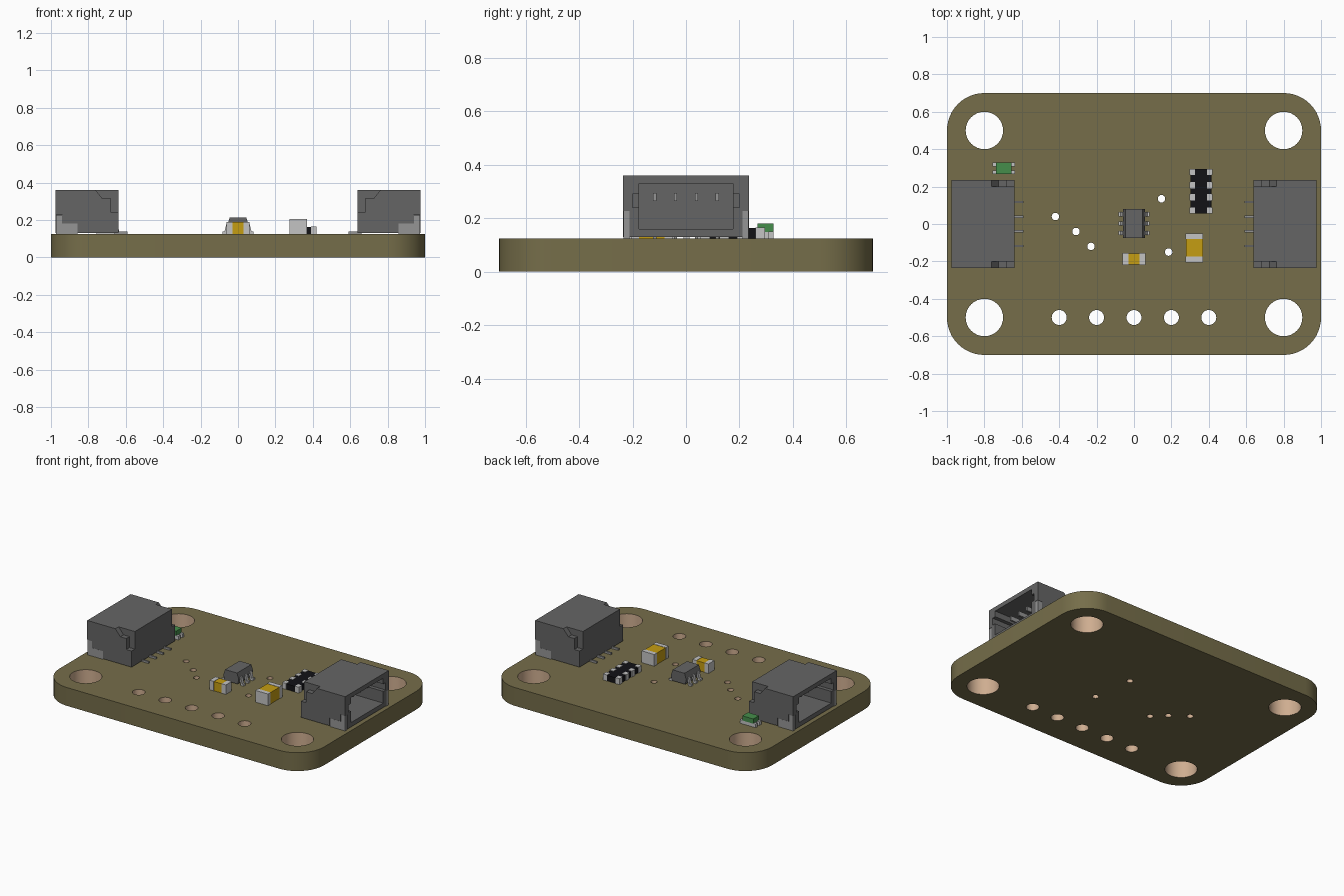
import bpy, bmesh, math
from mathutils import Vector

if "Cube" in bpy.data.objects:
    bpy.data.objects.remove(bpy.data.objects["Cube"])

TOP = 0.125  # board thickness


def mat(name, r, g, b):
    m = bpy.data.materials.new(name)
    m.diffuse_color = (r, g, b, 1)
    m.use_nodes = True
    m.node_tree.nodes["Principled BSDF"].inputs["Base Color"].default_value = m.diffuse_color
    return m


OLIVE = mat("olive board", 0.18, 0.155, 0.068)
COPPER = mat("copper plating", 0.62, 0.42, 0.28)
PLASTIC = mat("dark grey plastic", 0.13, 0.13, 0.13)
METAL = mat("mid grey metal", 0.30, 0.30, 0.30)
SILVER = mat("light solder", 0.55, 0.55, 0.55)
AMBER = mat("amber ceramic", 0.56, 0.34, 0.006)
BLACK = mat("black resin", 0.006, 0.006, 0.008)
GREEN = mat("green lens", 0.06, 0.27, 0.07)


def finish(name, bm, material):
    bmesh.ops.recalc_face_normals(bm, faces=bm.faces)
    me = bpy.data.meshes.new(name)
    bm.to_mesh(me)
    bm.free()
    me.materials.append(material)
    ob = bpy.data.objects.new(name, me)
    bpy.context.collection.objects.link(ob)
    return ob


def add_prism(bm, pts, y0, y1):
    """Extrude an (x, z) outline from y0 to y1."""
    a = [bm.verts.new((x, y0, z)) for x, z in pts]
    b = [bm.verts.new((x, y1, z)) for x, z in pts]
    bm.faces.new(a)
    bm.faces.new(b[::-1])
    for i in range(len(pts)):
        j = (i + 1) % len(pts)
        bm.faces.new((a[i], b[i], b[j], a[j]))


def prisms(name, items, material):
    bm = bmesh.new()
    for pts, y0, y1 in items:
        add_prism(bm, pts, y0, y1)
    return finish(name, bm, material)


def rect(x0, x1, z0, z1):
    return [(x0, z0), (x1, z0), (x1, z1), (x0, z1)]


def boxes(name, items, material):
    return prisms(name, [(rect(x0, x1, z0, z1), y0, y1)
                         for x0, x1, y0, y1, z0, z1 in items], material)


def cut(ob, cutters):
    for c in cutters:
        m = ob.modifiers.new("cut", 'BOOLEAN')
        m.operation, m.solver, m.object = 'DIFFERENCE', 'EXACT', c
    dg = bpy.context.evaluated_depsgraph_get()
    me = bpy.data.meshes.new_from_object(ob.evaluated_get(dg))
    ob.modifiers.clear()
    ob.data = me
    for c in cutters:
        bpy.data.objects.remove(c)


# ---- board: filled outline with round holes, extruded
def arc(cx, cy, r, a0, a1, n):
    return [(cx + r * math.cos(math.radians(a0 + (a1 - a0) * i / n)),
             cy + r * math.sin(math.radians(a0 + (a1 - a0) * i / n))) for i in range(n + 1)]


holes = [(x, y, 0.1) for x in (-0.8, 0.8) for y in (-0.5, 0.5)]
holes += [(-0.4 + 0.2 * i, -0.5, 0.04) for i in range(5)]
holes += [(x, y, 0.02) for x, y in ((-0.42, 0.04), (-0.31, -0.04), (-0.23, -0.12),
                                    (0.147, 0.135), (0.185, -0.15))]
outline = []
for cx, cy, a in ((0.8, 0.5, 0), (-0.8, 0.5, 90), (-0.8, -0.5, 180), (0.8, -0.5, 270)):
    outline += arc(cx, cy, 0.2, a, a + 90, 12)
loops = [outline] + [arc(x, y, r, 0, 360, 32)[:-1] for x, y, r in holes]

cu = bpy.data.curves.new("board outline", 'CURVE')
cu.dimensions, cu.fill_mode, cu.extrude = '2D', 'BOTH', TOP / 2
for loop in loops:
    sp = cu.splines.new('POLY')
    sp.points.add(len(loop) - 1)
    for p, (x, y) in zip(sp.points, loop):
        p.co = (x, y, 0, 1)
    sp.use_cyclic_u = True
tmp = bpy.data.objects.new("board outline", cu)
bpy.context.collection.objects.link(tmp)
src = bpy.data.meshes.new_from_object(
    tmp.evaluated_get(bpy.context.evaluated_depsgraph_get()))
bpy.data.objects.remove(tmp)
bm = bmesh.new()
bm.from_mesh(src)
bmesh.ops.remove_doubles(bm, verts=bm.verts, dist=1e-4)
bmesh.ops.translate(bm, verts=bm.verts, vec=(0, 0, TOP / 2))
board = finish("board", bm, OLIVE)
board.data.materials.append(COPPER)
for p in board.data.polygons:  # hole walls are plated
    inside = any((p.center.xy - Vector((x, y))).length < r * 1.02 for x, y, r in holes)
    p.material_index = 1 if abs(p.normal.z) < 0.5 and inside else 0
bpy.context.view_layer.objects.active = board
board.select_set(True)
bpy.ops.object.shade_smooth_by_angle(angle=math.radians(30))
board.select_set(False)


# ---- edge connectors, opening outward
def connector(side, s):
    def flip(pts):
        return [(s * x, z) for x, z in pts]

    def part(name, items, material):
        return prisms(f"{side}_{name}", [(flip(p), a, b) for p, a, b in items], material)

    body = part("connector_body", [(rect(0.64, 0.975, 0.13, 0.36), -0.235, 0.235)], PLASTIC)
    step = [(0.6, 0.24), (0.68, 0.24), (0.68, 0.315), (0.725, 0.315),
            (0.762, 0.36), (0.762, 0.4), (0.6, 0.4)]
    foot = [(1.0, 0.1), (1.0, 0.228), (0.94, 0.228), (0.94, 0.182), (0.857, 0.182), (0.857, 0.1)]
    cutters = [part("cavity", [(rect(0.70, 1.0, 0.16, 0.33), -0.175, 0.175)], PLASTIC),
               part("key_slot", [(rect(0.76, 1.0, 0.24, 0.29), -0.2, 0.2)], PLASTIC)]
    for t in (-1, 1):
        cutters.append(part("step", [(step, t * 0.2, t * 0.3)], PLASTIC))
        cutters.append(part("foot", [(foot, t * 0.212, t * 0.3)], PLASTIC))
    cut(body, cutters)

    # solder tabs in the lower outer corners
    tab = [(0.974, TOP), (0.974, 0.227), (0.941, 0.227), (0.941, 0.181),
           (0.858, 0.181), (0.858, TOP)]
    part("solder_tabs", [(tab, t * 0.212, t * 0.234) for t in (-1, 1)], METAL)
    # contact pins and their feet
    ys = [-0.117 + 0.078 * i for i in range(4)]
    part("contact_pins", [(rect(0.69, 0.90, 0.265, 0.295), y - 0.006, y + 0.006)
                          for y in ys], METAL)
    part("contact_feet", [(rect(0.59, 0.66, TOP, 0.138), y - 0.006, y + 0.006)
                          for y in ys], METAL)


connector("left", -1)
connector("right", 1)

# ---- central chip with six bent legs
chip = [(-0.05, 0.138), (0.05, 0.138), (0.058, 0.172), (0.045, 0.212),
        (-0.045, 0.212), (-0.058, 0.172)]
prisms("chip_body", [(chip, -0.075, 0.08)], PLASTIC)
leg = [(0.04, 0.165), (0.04, 0.18), (0.062, 0.18), (0.072, 0.138), (0.083, 0.138),
       (0.083, TOP), (0.062, TOP), (0.054, 0.165)]
prisms("chip_legs", [([(s * x, z) for x, z in leg], y - 0.011, y + 0.011)
                     for s in (-1, 1) for y in (-0.048, 0.002, 0.052)], SILVER)

# ---- capacitors
boxes("small_capacitor_body", [(-0.03, 0.03, -0.217, -0.157, TOP, 0.188)], AMBER)
boxes("small_capacitor_ends", [(-0.061, -0.03, -0.219, -0.155, TOP, 0.19),
                               (0.03, 0.061, -0.219, -0.155, TOP, 0.19)], SILVER)
boxes("large_capacitor_body", [(0.277, 0.368, -0.175, -0.08, TOP, 0.203)], AMBER)
boxes("large_capacitor_ends", [(0.275, 0.37, -0.205, -0.175, TOP, 0.205),
                               (0.275, 0.37, -0.08, -0.05, TOP, 0.205)], SILVER)

# ---- resistor array with four contacts per side
boxes("resistor_array_body", [(0.302, 0.415, 0.057, 0.293, TOP, 0.163)], BLACK)
boxes("resistor_array_contacts",
      [(x, x + 0.03, y - 0.017, y + 0.017, TOP, 0.166)
       for x in (0.296, 0.391) for y in (0.072, 0.143, 0.207, 0.278)], SILVER)

# ---- indicator lamp
boxes("lamp_base", [(-0.738, -0.655, 0.267, 0.328, TOP, 0.148)], SILVER)
boxes("lamp_lens", [(-0.738, -0.655, 0.267, 0.328, 0.148, 0.18)], GREEN)
boxes("lamp_contacts", [(x, x + 0.02, y, y + 0.02, TOP, 0.15)
                        for x in (-0.756, -0.657) for y in (0.267, 0.308)], SILVER)
